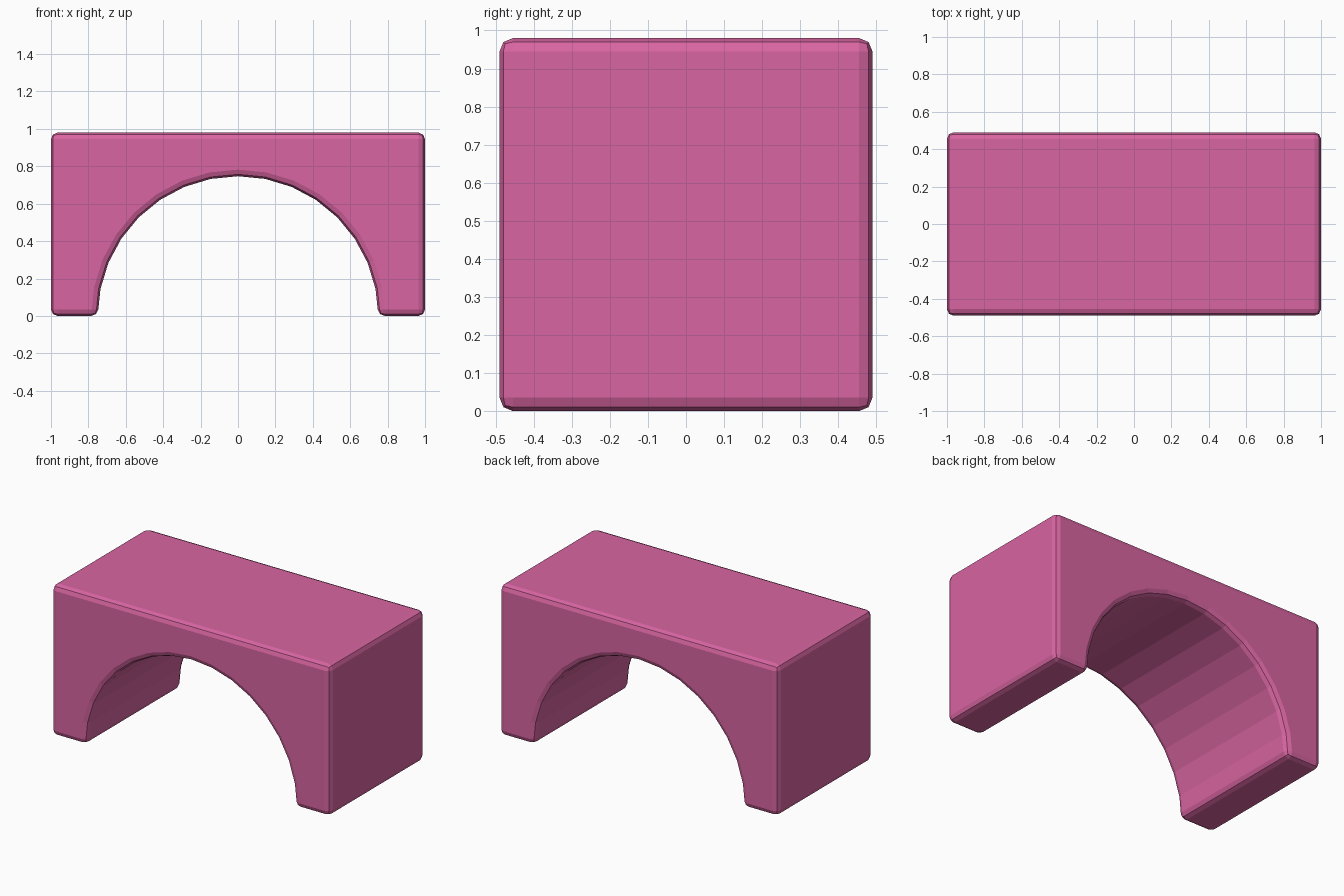
import bpy, bmesh, math

if "Cube" in bpy.data.objects:
    bpy.data.objects.remove(bpy.data.objects["Cube"])

WIDTH, DEPTH, HEIGHT = 2.0, 0.98, 0.98
RADIUS, SEGMENTS = 0.75, 16

# Front profile: rectangle with a half-round opening at the bottom
arc = [(RADIUS * math.cos(math.pi * i / SEGMENTS),
        max(0.0, RADIUS * math.sin(math.pi * i / SEGMENTS) - 0.003))
       for i in range(SEGMENTS + 1)]
half = WIDTH / 2
profile = [(-half, 0), (-half, HEIGHT), (half, HEIGHT), (half, 0)] + arc

# Extrude the profile along y
bm = bmesh.new()
face = bm.faces.new([bm.verts.new((x, -DEPTH / 2, z)) for x, z in profile])
result = bmesh.ops.extrude_face_region(bm, geom=[face])
moved = [v for v in result["geom"] if isinstance(v, bmesh.types.BMVert)]
bmesh.ops.translate(bm, verts=moved, vec=(0, DEPTH, 0))
bmesh.ops.recalc_face_normals(bm, faces=bm.faces[:])

mesh = bpy.data.meshes.new("arch_block")
bm.to_mesh(mesh)
bm.free()
block = bpy.data.objects.new("arch_block", mesh)
bpy.context.collection.objects.link(block)

# Softened outer edges; the arch facets stay crisp
bevel = block.modifiers.new("edge_bevel", "BEVEL")
bevel.width = 0.035
bevel.segments = 2
bevel.limit_method = "ANGLE"
bevel.angle_limit = math.radians(30)

# Pink paint
pink = bpy.data.materials.new("pink_paint")
pink.diffuse_color = (0.69, 0.13, 0.36, 1)
pink.use_nodes = True
pink.node_tree.nodes["Principled BSDF"].inputs["Base Color"].default_value = pink.diffuse_color
mesh.materials.append(pink)
